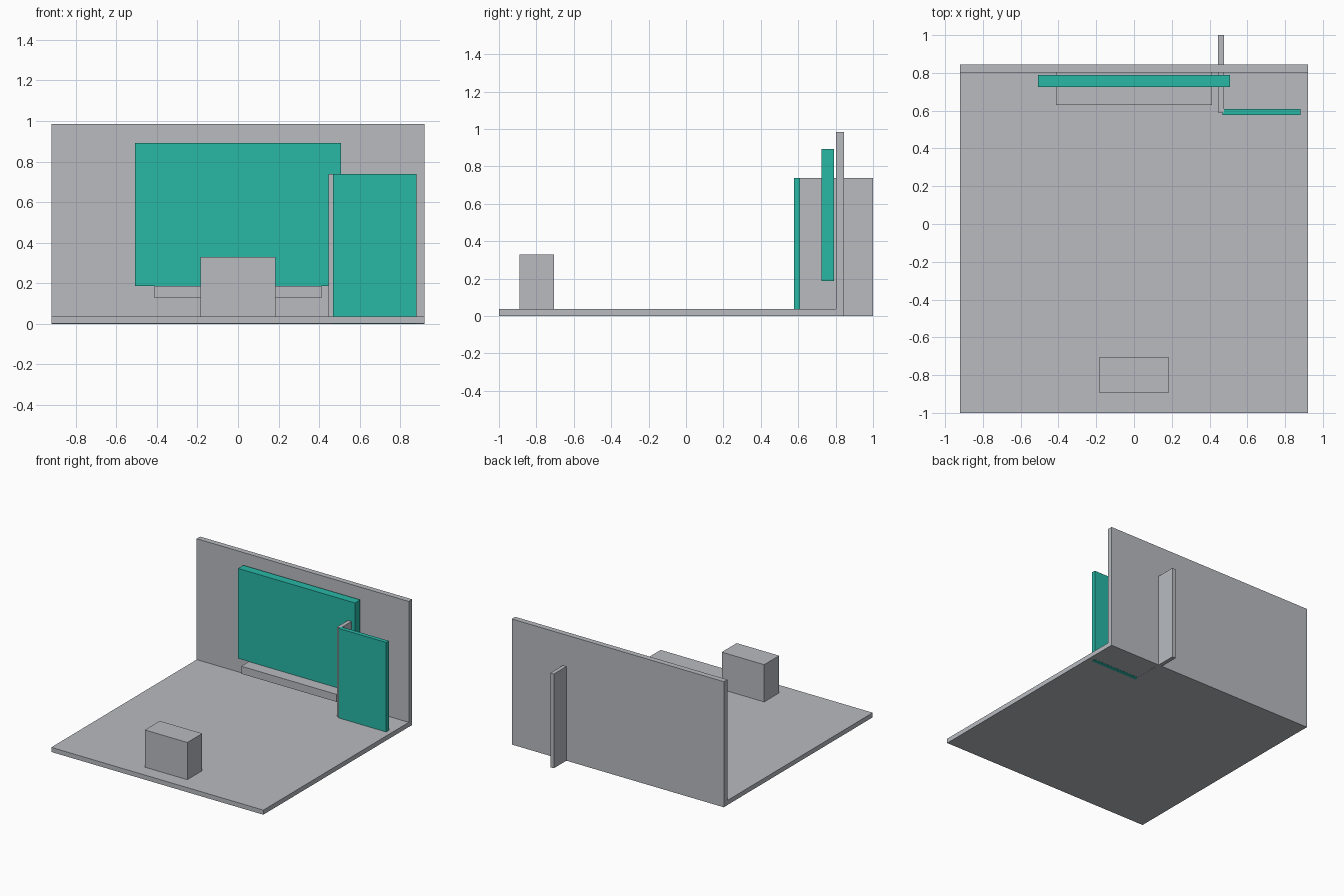
import bpy
import bmesh

if "Cube" in bpy.data.objects:
    bpy.data.objects.remove(bpy.data.objects["Cube"])


def material(name, color):
    m = bpy.data.materials.new(name)
    m.diffuse_color = (*color, 1)
    m.use_nodes = True
    m.node_tree.nodes["Principled BSDF"].inputs["Base Color"].default_value = m.diffuse_color
    return m


GREY = material("light_grey", (0.479, 0.497, 0.527))
TEAL = material("teal", (0.021, 0.479, 0.381))


def box(name, x, y, z, mat):
    """Box from (min, max) ranges on each axis."""
    bm = bmesh.new()
    bmesh.ops.create_cube(bm, size=1)
    for v in bm.verts:
        v.co = [r[0] if c < 0 else r[1] for c, r in zip(v.co, (x, y, z))]
    mesh = bpy.data.meshes.new(name)
    bm.to_mesh(mesh)
    bm.free()
    mesh.materials.append(mat)
    obj = bpy.data.objects.new(name, mesh)
    bpy.context.collection.objects.link(obj)
    return obj


# Room shell
box("floor", (-0.92, 0.92), (-1, 0.802), (0.001, 0.037), GREY)
box("back_wall", (-0.92, 0.92), (0.802, 0.845), (0, 0.985), GREY)

# Wall screen with a floating shelf below it
box("screen", (-0.507, 0.507), (0.725, 0.79), (0.186, 0.892), TEAL)
box("shelf", (-0.413, 0.413), (0.631, 0.802), (0.127, 0.186), GREY)

# Side partition passing through the wall, with a panel in front
box("partition", (0.446, 0.477), (0.59, 1), (0, 0.739), GREY)
box("front_panel", (0.468, 0.881), (0.577, 0.61), (0, 0.739), TEAL)

# Block at the front of the floor
box("front_block", (-0.184, 0.184), (-0.891, -0.706), (0.037, 0.329), GREY)
